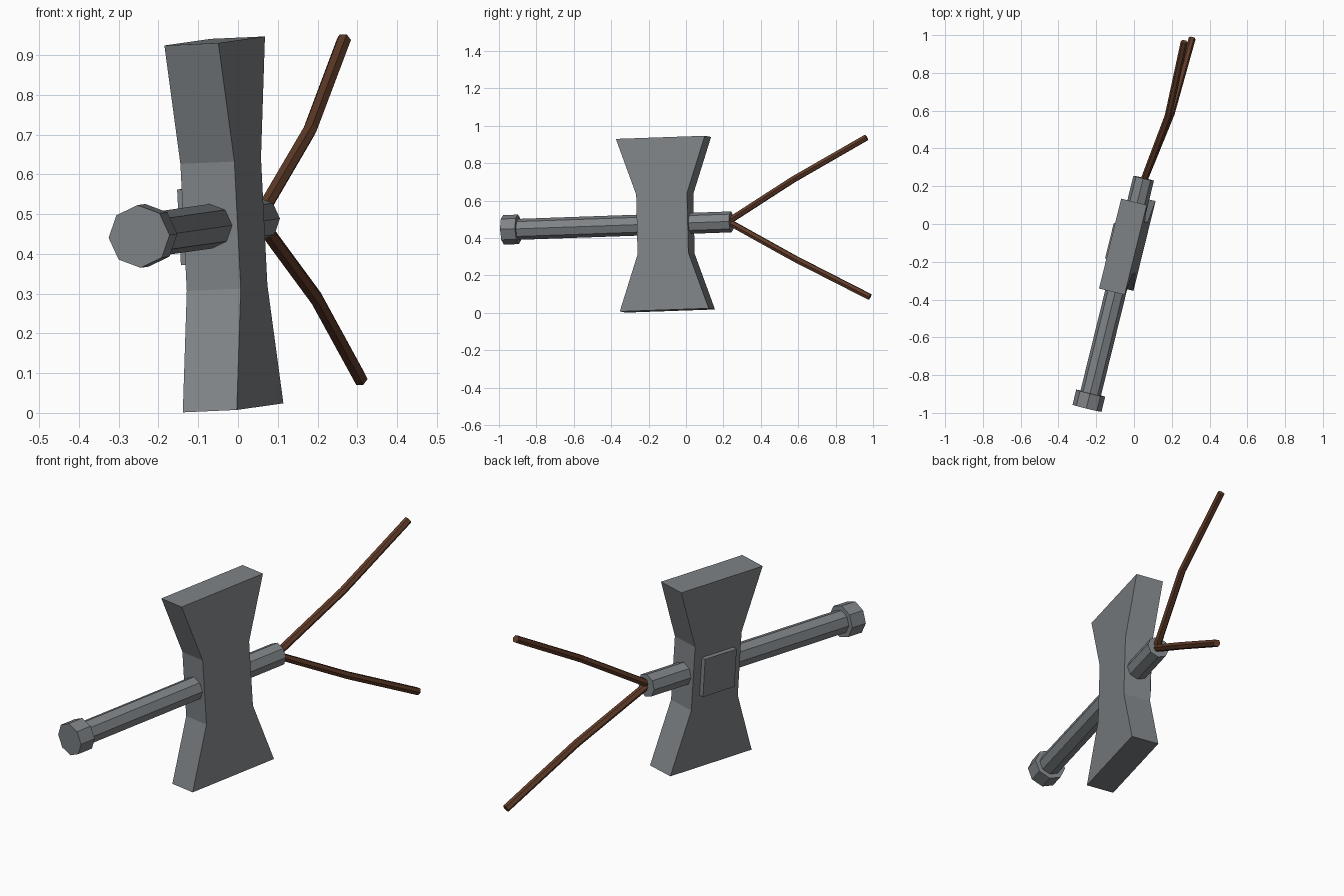
import bpy, bmesh, math
from mathutils import Vector, Matrix

if "Cube" in bpy.data.objects:
    bpy.data.objects.remove(bpy.data.objects["Cube"], do_unlink=True)


def material(name, colour):
    m = bpy.data.materials.new(name)
    m.use_nodes = True
    m.diffuse_color = (*colour, 1)
    m.node_tree.nodes["Principled BSDF"].inputs["Base Color"].default_value = (*colour, 1)
    return m


STEEL = material("grey steel", (0.21, 0.227, 0.24))
CORD = material("brown cord", (0.12, 0.045, 0.022))

# Tilted frame: local x = thickness, y = along the handle, z = up the head
along = Vector((0.239, 0.970, 0.034)).normalized()
side = along.cross(Vector((-0.05, -0.022, 0.998))).normalized()
up = side.cross(along)
FRAME = Matrix.Translation((-0.0355, -0.11, 0.474)) @ Matrix((side, along, up)).transposed().to_4x4()


def finish(name, bm, mat, frame=FRAME):
    bmesh.ops.recalc_face_normals(bm, faces=bm.faces)
    mesh = bpy.data.meshes.new(name)
    bm.to_mesh(mesh)
    bm.free()
    mesh.transform(frame)
    mesh.materials.append(mat)
    obj = bpy.data.objects.new(name, mesh)
    bpy.context.collection.objects.link(obj)
    return obj


def skin(bm, rings):
    """Join equal-sided rings of points into a closed solid."""
    loops = [[bm.verts.new(p) for p in ring] for ring in rings]
    n = len(loops[0])
    for a, b in zip(loops, loops[1:]):
        for i in range(n):
            j = (i + 1) % n
            bm.faces.new((a[i], a[j], b[j], b[i]))
    bm.faces.new(loops[0])
    bm.faces.new(loops[-1])


def ring(centre, direction, radius, sides):
    """Regular polygon of points facing along a direction."""
    d = Vector(direction).normalized()
    u = d.cross(Vector((0, 0, 1))).normalized()
    v = u.cross(d)
    steps = [math.tau * i / sides for i in range(sides)]
    return [Vector(centre) + radius * (math.cos(t) * u + math.sin(t) * v) for t in steps]


# Head: waisted block, wide at both ends
bm = bmesh.new()
skin(bm, [[(x, y, z) for x, y in ((-0.07, -w), (0.07, -w), (0.07, w), (-0.07, w))]
          for z, w in ((-0.462, 0.245), (-0.16, 0.14), (0.16, 0.14), (0.462, 0.245))])
finish("hammer_head", bm, STEEL)

# Raised square plate on one cheek
bm = bmesh.new()
bmesh.ops.create_cube(bm, size=1, matrix=Matrix.Translation((-0.078, 0, 0)) @ Matrix.Diagonal((0.03, 0.19, 0.19, 1)))
finish("cheek_plate", bm, STEEL)

# Eight-sided handle and its pommel
for name, start, end, radius in (("handle", -0.85, 0.363, 0.056), ("pommel", -0.892, -0.81, 0.079)):
    bm = bmesh.new()
    skin(bm, [ring((0, y, 0), (0, 1, 0), radius, 8) for y in (start, end)])
    finish(name, bm, STEEL)

# Two bent cords spreading from the end of the handle
root = Vector((0.05, 0.225, 0.488))
cords = {"upper_cord": ((0.181, 0.572, 0.712), (0.266, 0.965, 0.938)),
         "lower_cord": ((0.197, 0.585, 0.288), (0.308, 0.983, 0.085))}
for name, (bend, tip) in cords.items():
    bend, tip = Vector(bend), Vector(tip)
    first, last = (bend - root).normalized(), (tip - bend).normalized()
    bm = bmesh.new()
    skin(bm, [ring(p, d, 0.0185, 6) for p, d in ((root, first), (bend, first + last), (tip, last))])
    finish(name, bm, CORD, Matrix.Identity(4))
